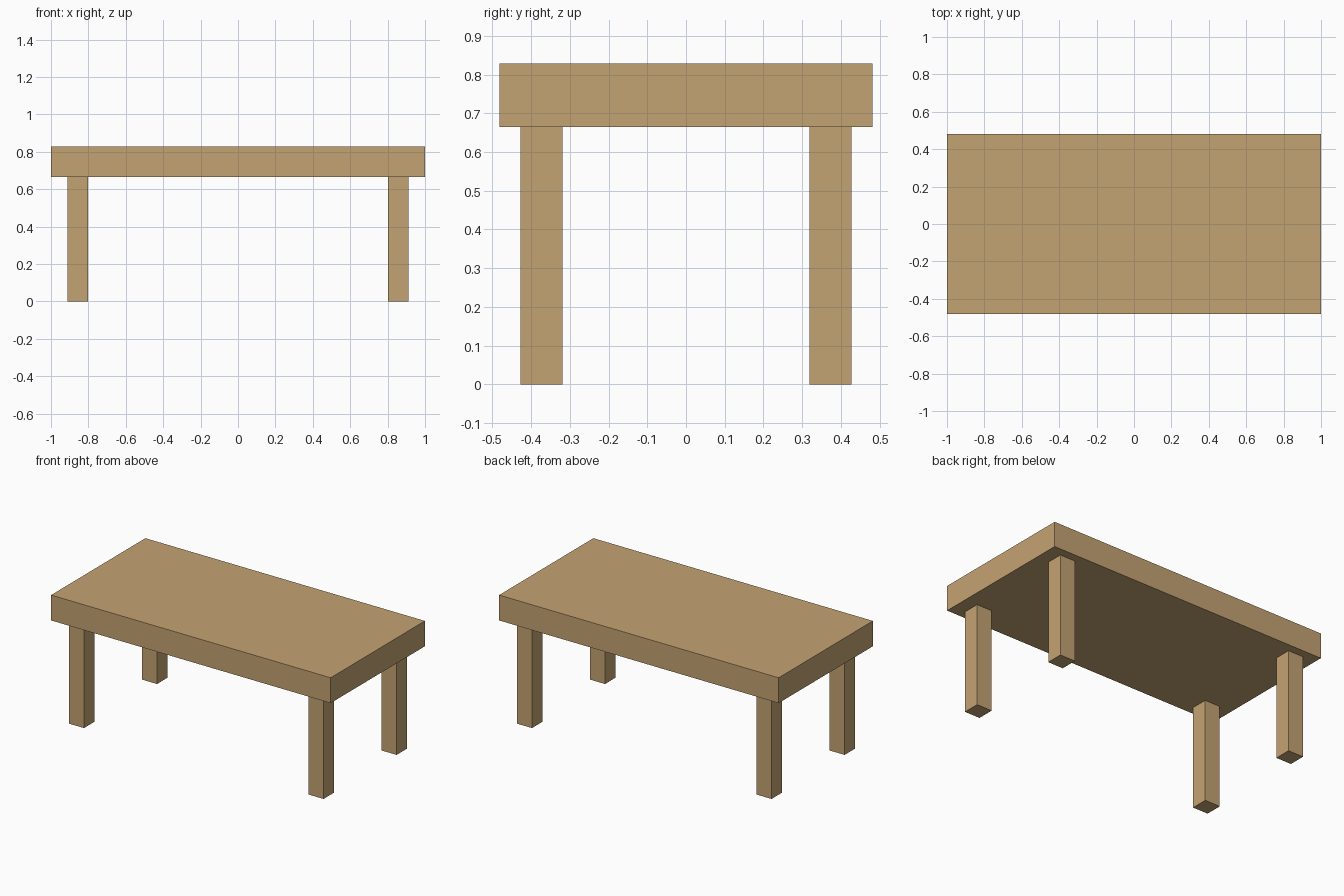
import bpy

if "Cube" in bpy.data.objects:
    bpy.data.objects.remove(bpy.data.objects["Cube"])

wood = bpy.data.materials.new("light_wood")
wood.diffuse_color = (0.552, 0.366, 0.171, 1.0)
wood.use_nodes = True
wood.node_tree.nodes["Principled BSDF"].inputs["Base Color"].default_value = wood.diffuse_color


def box(name, center, size):
    bpy.ops.mesh.primitive_cube_add(size=1, location=center)
    obj = bpy.context.object
    obj.name = name
    obj.scale = size
    bpy.ops.object.transform_apply(location=False, rotation=False, scale=True)
    obj.data.materials.append(wood)
    return obj


TOP, UNDER = 0.828, 0.664   # heights of the slab faces
LEG = 0.109                 # leg thickness

# Table top slab
box("table_top", (0, 0, (TOP + UNDER) / 2), (2.0, 0.963, TOP - UNDER))

# Four square legs, inset from the corners
for y_name, sy in (("front", -1), ("back", 1)):
    for x_name, sx in (("left", -1), ("right", 1)):
        box(f"{y_name}_{x_name}_leg", (sx * 0.857, sy * 0.373, UNDER / 2), (LEG, LEG, UNDER))
